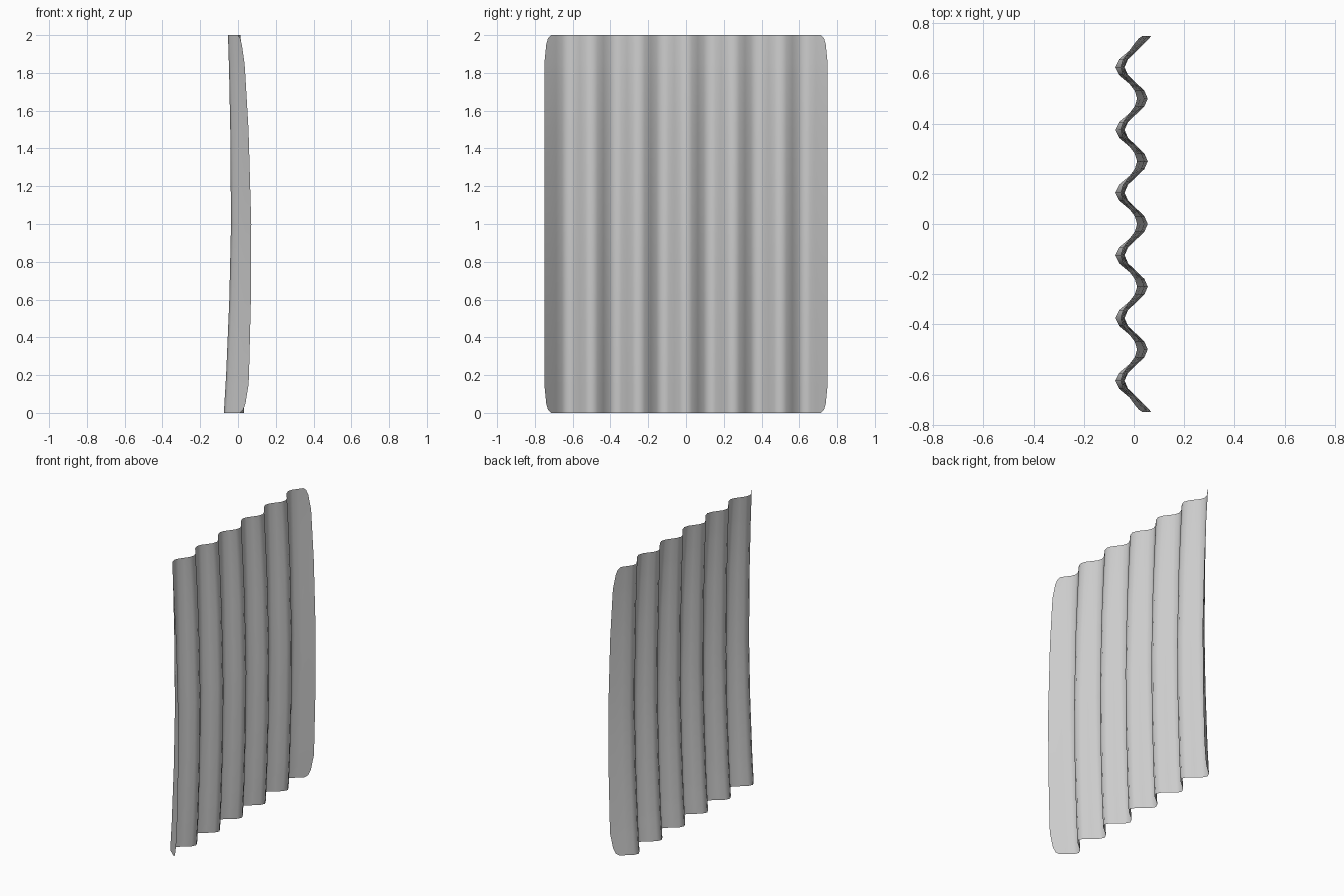
import bpy, bmesh, math

if "Cube" in bpy.data.objects:
    bpy.data.objects.remove(bpy.data.objects["Cube"])

PERIOD, HALF = 0.25, 0.75
# height, trough x, peak x of the gently bowed sheet
BOW = [(0, -.075, .031), (.2, -.063, .041), (.6, -.046, .052), (1, -.037, .055),
       (1.5, -.041, .042), (1.8, -.047, .026), (2, -.053, .013)]
# distance from top/bottom edge, half width (rounded corners)
CORNER = [(0, .715), (.015, .73), (.05, .74), (.15, .75), (1, .75)]


def lerp(table, t, k):
    for a, b in zip(table, table[1:]):
        if t <= b[0]:
            f = (t - a[0]) / (b[0] - a[0])
            return a[k] + f * (b[k] - a[k])
    return table[-1][k]


def wave(y):
    # rounded corrugation, with the outer flanks running out straight
    if abs(y) > HALF - PERIOD / 4:
        return 1.33 * (abs(y) - HALF + PERIOD / 4) / (PERIOD / 4)
    return math.cos(2 * math.pi * y / PERIOD)


# corrugated sheet as a single open skin
heights = [0, .015, .05, .15, .2, .4, .6, .8, 1, 1.25, 1.5, 1.65, 1.8, 1.85, 1.95, 1.985, 2]
cols = 48
bm = bmesh.new()
rows = []
for z in heights:
    lo, hi = lerp(BOW, z, 1), lerp(BOW, z, 2)
    width = lerp(CORNER, min(z, 2 - z), 1)
    row = []
    for i in range(cols + 1):
        y = -HALF + 2 * HALF * i / cols
        edge = HALF - PERIOD / 4
        if abs(y) > edge:  # squeeze outer columns into the rounded corner
            y = math.copysign(edge + (abs(y) - edge) * (width - edge) / (HALF - edge), y)
        row.append(bm.verts.new(((lo + hi) / 2 + (hi - lo) / 2 * wave(y), y, z)))
    rows.append(row)
for a, b in zip(rows, rows[1:]):
    for i in range(cols):
        bm.faces.new((a[i], a[i + 1], b[i + 1], b[i]))

mesh = bpy.data.meshes.new("corrugated_sheet")
bm.to_mesh(mesh)
bm.free()
for p in mesh.polygons:
    p.use_smooth = True
sheet = bpy.data.objects.new("corrugated_sheet", mesh)
bpy.context.collection.objects.link(sheet)
